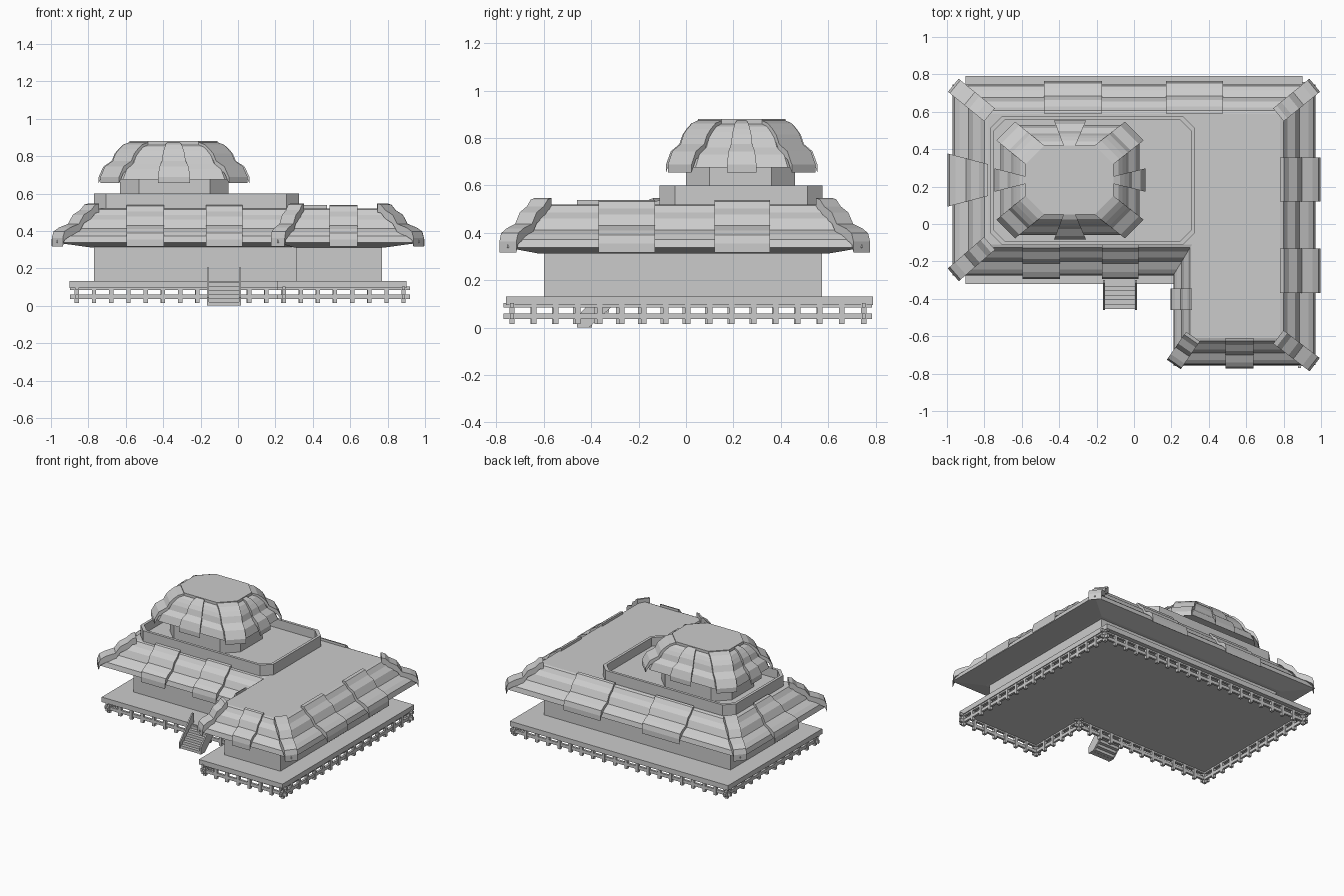
import bpy, bmesh
from mathutils import Vector

if "Cube" in bpy.data.objects:
    bpy.data.objects.remove(bpy.data.objects["Cube"])


def loft(name, rings):
    """Skin a list of equal-length point rings and cap both ends."""
    bm = bmesh.new()
    vr = [[bm.verts.new(p) for p in r] for r in rings]
    n = len(vr[0])
    for a, b in zip(vr, vr[1:]):
        for i in range(n):
            j = (i + 1) % n
            bm.faces.new((a[i], a[j], b[j], b[i]))
    bm.faces.new(vr[0])
    bm.faces.new(vr[-1])
    bmesh.ops.recalc_face_normals(bm, faces=bm.faces)
    me = bpy.data.meshes.new(name)
    bm.to_mesh(me)
    bm.free()
    ob = bpy.data.objects.new(name, me)
    bpy.context.collection.objects.link(ob)
    return ob


def at(poly, z):
    return [(p[0], p[1], z) for p in poly]


def rect(x0, x1, y0, y1):
    return [(x0, y0), (x1, y0), (x1, y1), (x0, y1)]


def box(name, x0, x1, y0, y1, z0, z1):
    return loft(name, [at(rect(x0, x1, y0, y1), z0), at(rect(x0, x1, y0, y1), z1)])


def ell(x0, x1, y0, y1, nx, ny):
    """L-shaped outline with the notch at the front left."""
    return [(x0, y1), (x1, y1), (x1, y0), (nx, y0), (nx, ny), (x0, ny)]


def octa(x0, x1, y0, y1, c):
    """Rectangle with cut corners; points 2i, 2i+1 form a corner."""
    return [(x0, y0 + c), (x0 + c, y0), (x1 - c, y0), (x1, y0 + c),
            (x1, y1 - c), (x1 - c, y1), (x0 + c, y1), (x0, y1 - c)]


def mix(a, b, f):
    return [a[0] + (b[0] - a[0]) * f, a[1] + (b[1] - a[1]) * f]


def roof_rings(inner, outer, prof):
    return [at([mix(a, b, f) for a, b in zip(inner, outer)], z) for f, z in prof]


def strip(name, ai, bi, ao, bo, prof, lift, ext):
    """Raised tile strip following the roof profile."""
    rings = []
    for f, z in prof:
        a, b = mix(ai, ao, f * (1 + ext)), mix(bi, bo, f * (1 + ext))
        rings.append([(*a, z + lift), (*b, z + lift), (*b, z - .02), (*a, z - .02)])
    return loft(name, rings)


# Deck, walls and door
deck = ell(-.9, .9, -.76, .79, .21, -.32)
loft("deck", [at(deck, .095), at(deck, .132)])
walls = ell(-.77, .77, -.6, .575, .31, -.13)
loft("walls", [at(walls, .13), at(walls, .33)])
box("door", -.155, 0, -.137, -.12, .13, .305)

# Posts and rails around the deck underside
path = ell(-.862, .885, -.735, .75, .245, -.285)
for p, q in zip(path, path[1:] + path[:1]):
    p, q = Vector(p), Vector(q)
    d = q - p
    n = max(2, round(d.length / .09))
    for k in range(n):
        c = p + d * k / n
        box("deck_post", c.x - .011, c.x + .011, c.y - .011, c.y + .011, .015, .097)
    u = d.normalized() * .035
    lo = [min(p[i] - u[i], q[i] + u[i], p[i], q[i]) for i in (0, 1)]
    hi = [max(p[i] - u[i], q[i] + u[i], p[i], q[i]) for i in (0, 1)]
    for i in (0, 1):
        if hi[i] - lo[i] < .01:
            lo[i] -= .008
            hi[i] += .008
    for z0, z1 in ((.036, .059), (.084, .104)):
        box("deck_rail", lo[0], hi[0], lo[1], hi[1], z0, z1)

# Front stairs with side boards
for i in range(6):
    y = -.455 + i * .024
    box("step", -.155, .005, y, y + .035, max(0, i * .021 - .02), (i + 1) * .021)
side = [(-.46, 0), (-.46, .045), (-.315, .205), (-.3, .205), (-.3, .1), (-.41, 0)]
for x in (-.165, .005):
    loft("stair_side", [[(x + w, y, z) for y, z in side] for w in (0, .01)])

# Lower L-shaped roof
prof = [(0, .52), (.1, .515), (.22, .485), (.42, .46), (.55, .412),
        (.8, .392), (.95, .372), (1, .337)]
ri = ell(-.78, .78, -.61, .59, .31, -.11)
ro = ell(-.97, .97, -.755, .745, .21, -.275)
loft("lower_roof", [at(ell(-.79, .79, -.62, .6, .3, -.12), .312)]
     + roof_rings(ri, ro, prof[::-1]))

# Raised tile panels on the lower roof
for x0, x1, yi, yo in ((-.48, -.17, .59, .745), (.17, .475, .59, .745),
                       (-.595, -.395, -.11, -.275), (-.17, .025, -.11, -.275),
                       (.49, .64, -.61, -.755)):
    strip("roof_panel", (x0, yi), (x1, yi), (x0, yo), (x1, yo), prof, .018, .12)
for yi0, yi1, yo0, yo1, xi, xo in ((-.37, -.13, -.37, -.13, .78, .97),
                                   (.12, .355, .12, .355, .78, .97),
                                   (.15, .32, .1, .37, -.78, -.97),
                                   (-.46, -.345, -.46, -.345, .31, .21)):
    strip("roof_panel", (xi, yi0), (xi, yi1), (xo, yo0), (xo, yo1), prof, .018, .14)

# Hip ridges on the five outer corners
for k in (0, 1, 2, 3, 5):
    a, b = Vector(ri[k]), Vector(ro[k])
    d = (b - a).normalized()
    s = Vector((-d.y, d.x)) * .045
    a -= d * .01
    b -= d * .005
    strip("hip_ridge", a - s, a + s, b - s, b + s, prof, .026, 0)

# Tray-like parapet carrying the upper storey
po, pi = octa(-.77, .325, -.112, .577, .065), octa(-.75, .305, -.092, .557, .06)
loft("parapet", [at(po, .5), at(po, .6), at(pi, .6), at(pi, .535)])

# Upper storey
drum = octa(-.63, -.05, 0, .46, .1)
loft("upper_walls", [at(drum, .53), at(drum, .69)])

# Upper eight-sided roof with raised panels
uprof = [(0, .86), (.2, .848), (.35, .825), (.48, .8), (.58, .76), (.85, .73), (1, .675)]
ui, uo = octa(-.58, -.11, .05, .42, .1), octa(-.715, .03, -.06, .53, .1)
loft("upper_roof", roof_rings(ui, uo, uprof[::-1]))
cap = octa(-.58, -.11, .05, .42, .1)
loft("roof_cap", [at(cap, .845), at(cap, .88)])
for i in range(4):
    a, b, c = 2 * i, 2 * i + 1, (2 * i + 2) % 8
    strip("corner_panel", ui[a], ui[b], uo[a], uo[b], uprof, .014, .15)
    strip("side_panel", mix(ui[b], ui[c], .38), mix(ui[b], ui[c], .62),
          mix(uo[b], uo[c], .36), mix(uo[b], uo[c], .64), uprof, .014, .22)
